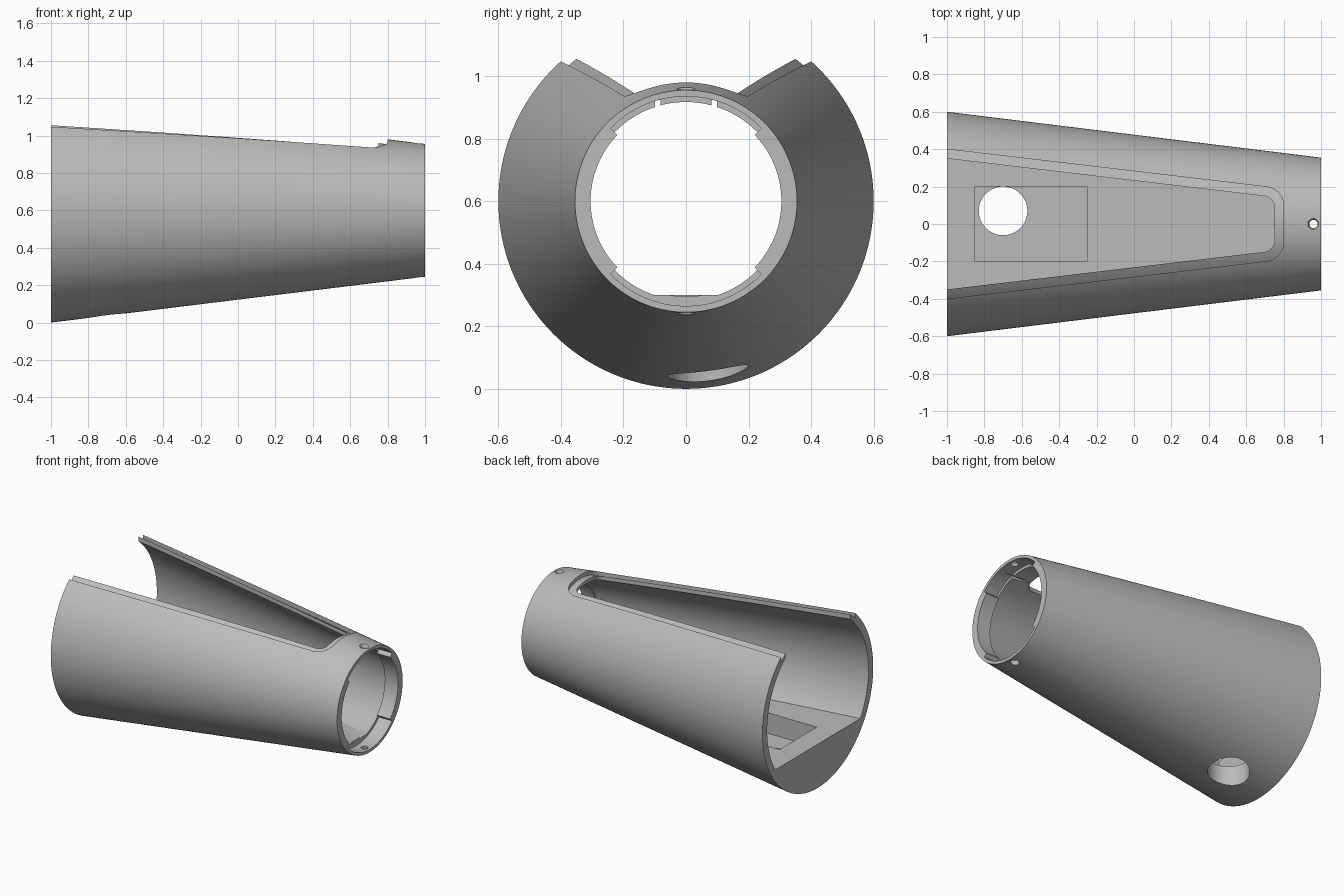
import bpy, bmesh, math
from mathutils import Matrix, Vector

cube = bpy.data.objects.get("Cube")
if cube:
    bpy.data.objects.remove(cube)

AXIS_Z = 0.6
BIG, SMALL = 0.6, 0.355


def make(name, bm):
    bmesh.ops.recalc_face_normals(bm, faces=bm.faces)
    mesh = bpy.data.meshes.new(name)
    bm.to_mesh(mesh)
    bm.free()
    obj = bpy.data.objects.new(name, mesh)
    bpy.context.scene.collection.objects.link(obj)
    return obj


def tube_radius(x, inset=0.0):
    return BIG + (SMALL - BIG) * (x + 1) / 2 - inset


def cone_x(name, x0, x1, r0, r1, floor=None):
    """Solid cone along x, optionally sliced flat at a floor height."""
    bm = bmesh.new()
    place = Matrix.Translation(((x0 + x1) / 2, 0, AXIS_Z)) @ Matrix.Rotation(math.pi / 2, 4, 'Y')
    bmesh.ops.create_cone(bm, cap_ends=True, segments=160, radius1=r0, radius2=r1,
                          depth=x1 - x0, matrix=place)
    if floor is not None:
        bmesh.ops.bisect_plane(bm, geom=bm.verts[:] + bm.edges[:] + bm.faces[:],
                               plane_co=(0, 0, floor), plane_no=(0, 0, 1), clear_inner=True)
        bmesh.ops.holes_fill(bm, edges=[e for e in bm.edges if e.is_boundary])
    return make(name, bm)


def rod_z(name, x, y, r0, r1, z0, z1):
    bm = bmesh.new()
    bmesh.ops.create_cone(bm, cap_ends=True, segments=48, radius1=r0, radius2=r1,
                          depth=z1 - z0, matrix=Matrix.Translation((x, y, (z0 + z1) / 2)))
    return make(name, bm)


def box(name, lo, hi):
    bm = bmesh.new()
    lo, hi = Vector(lo), Vector(hi)
    place = Matrix.Translation((lo + hi) / 2) @ Matrix.Diagonal((*(hi - lo), 1))
    bmesh.ops.create_cube(bm, size=1, matrix=place)
    return make(name, bm)


def prism(name, points, push, fillet=0):
    """Extrude a flat outline; fillet rounds its corners on the small-end side."""
    bm = bmesh.new()
    face = bm.faces.new([bm.verts.new(p) for p in points])
    if fillet:
        corners = [v for v in bm.verts if v.co.x > 0]
        bmesh.ops.bevel(bm, geom=corners, offset=fillet, segments=10, profile=0.5,
                        affect='VERTICES')
        face = bm.faces[:][0]
    out = bmesh.ops.extrude_face_region(bm, geom=bm.faces[:])
    moved = [g for g in out["geom"] if isinstance(g, bmesh.types.BMVert)]
    bmesh.ops.translate(bm, vec=push, verts=moved)
    return make(name, bm)


def hatch(name, wide, narrow, x_end, fillet):
    slope = (wide - narrow) / (x_end + 1)
    start = wide + slope * 0.1
    pts = [(-1.1, -start, 0.7), (x_end, -narrow, 0.7), (x_end, narrow, 0.7), (-1.1, start, 0.7)]
    return prism(name, pts, (0, 0, 0.6), fillet)


def cut(target, cutter):
    """Subtract the cutter for good and discard it."""
    mod = target.modifiers.new("cut", 'BOOLEAN')
    mod.operation, mod.solver, mod.object = 'DIFFERENCE', 'EXACT', cutter
    bpy.context.view_layer.update()
    graph = bpy.context.evaluated_depsgraph_get()
    mesh = bpy.data.meshes.new_from_object(target.evaluated_get(graph))
    target.modifiers.clear()
    target.data = mesh
    bpy.data.objects.remove(cutter)


# Tapered outer body
body = cone_x("tapered_shell", -1, 1, BIG, SMALL)

# Hollow interior with a flat floor, and the narrower bore at the small end
cut(body, cone_x("cavity", -1.1, 0.9, tube_radius(-1.1, 0.051), 0.317, floor=0.3))
cut(body, cone_x("end_bore", 0.89, 1.1, 0.305, 0.305, floor=0.297))

# Recessed quarter sectors at the top and bottom of the small end
for side in (1, -1):
    arc = [math.radians(-46 + 92 * i / 32) for i in range(33)]
    ring = [(0.9, 0.335 * math.sin(a), AXIS_Z + side * 0.335 * math.cos(a)) for a in arc]
    cut(body, prism("end_recess", ring + [(0.9, 0, AXIS_Z)], (0.2, 0, 0)))

# Two small notches behind the upper recess
for y in (-0.09, 0.09):
    cut(body, box("notch", (0.72, y - 0.009, 0.85), (0.95, y + 0.009, 0.923)))

# Long top opening with a stepped ledge around it
cut(body, hatch("opening", 0.35, 0.143, 0.75, 0.05))
ledge = hatch("ledge", 0.4, 0.188, 0.8, 0.09)
cut(ledge, cone_x("ledge_core", -1.2, 1.2, tube_radius(-1.2, 0.026), tube_radius(1.2, 0.026)))
cut(body, ledge)

# Rectangular pocket in the floor, with a round drain through the underside
cut(body, box("pocket", (-0.85, -0.2, 0.16), (-0.25, 0.2, 0.4)))
cut(body, rod_z("drain", -0.7, 0.07, 0.13, 0.13, -0.2, 0.25))

# Countersunk pin holes at the small end
cut(body, rod_z("pin_hole", 0.96, 0, 0.022, 0.022, 0.1, 1.1))
cut(body, rod_z("top_sink", 0.96, 0, 0.018, 0.034, 0.935, 0.97))
cut(body, rod_z("bottom_sink", 0.96, 0, 0.034, 0.018, 0.23, 0.265))

# Single grey finish
grey = bpy.data.materials.new("light_grey")
grey.use_nodes = True
colour = (0.5, 0.5, 0.5, 1)
grey.diffuse_color = colour
grey.node_tree.nodes["Principled BSDF"].inputs["Base Color"].default_value = colour
body.data.materials.clear()
body.data.materials.append(grey)
for poly in body.data.polygons:
    poly.material_index = 0

bpy.ops.object.select_all(action='DESELECT')
body.select_set(True)
bpy.context.view_layer.objects.active = body
bpy.ops.object.shade_smooth_by_angle(angle=math.radians(25))
